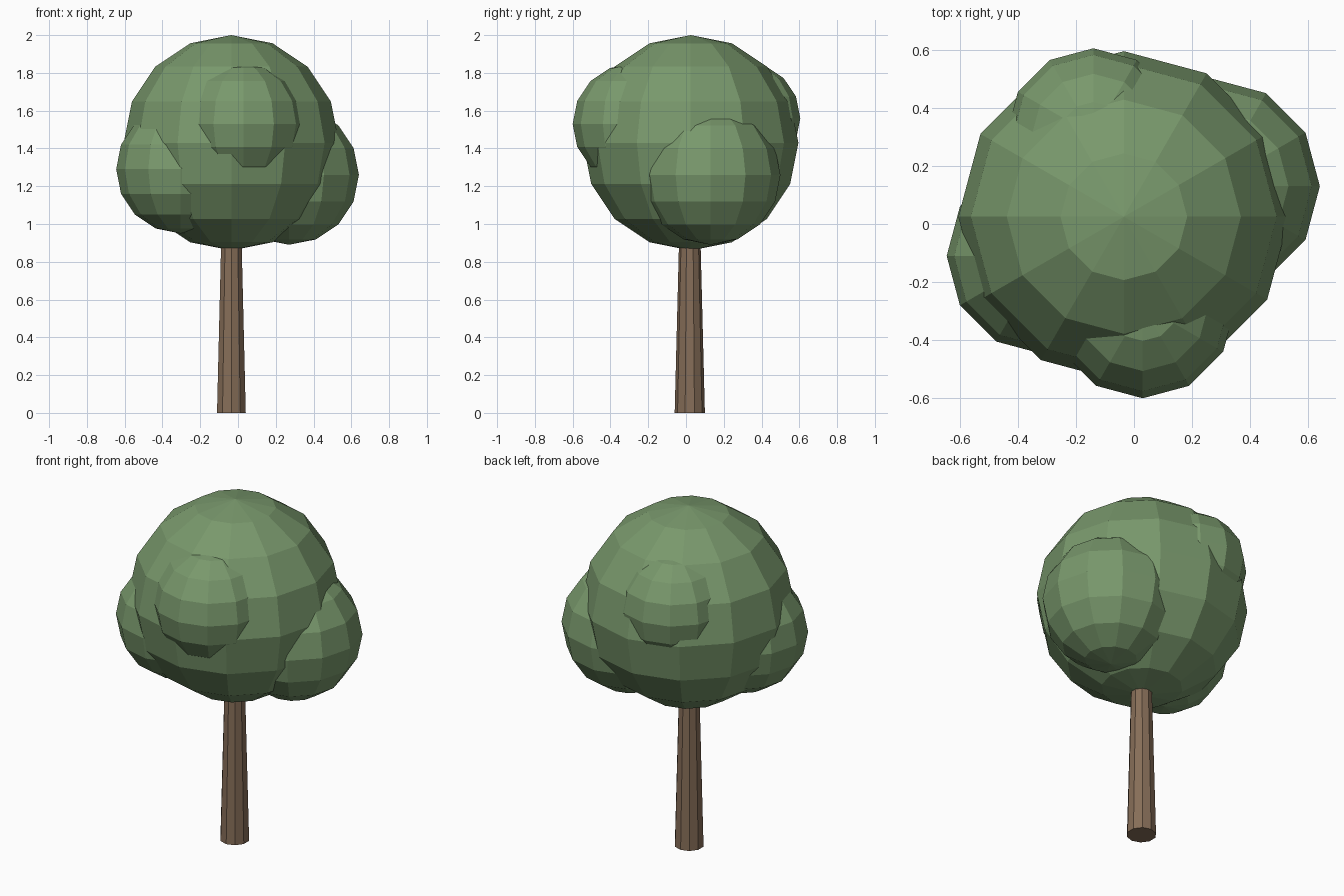
import bpy

cube = bpy.data.objects.get("Cube")
if cube:
    bpy.data.objects.remove(cube, do_unlink=True)


def make_material(name, rgb):
    mat = bpy.data.materials.new(name)
    mat.use_nodes = True
    color = (*rgb, 1.0)
    mat.diffuse_color = color
    bsdf = next(n for n in mat.node_tree.nodes if n.type == "BSDF_PRINCIPLED")
    bsdf.inputs["Base Color"].default_value = color
    bsdf.inputs["Roughness"].default_value = 0.9
    return mat


leaf_green = make_material("leaf green", (0.19, 0.315, 0.15))
bark_brown = make_material("bark brown", (0.24, 0.155, 0.098))


def finish(name, mat):
    obj = bpy.context.object
    obj.name = name
    obj.data.materials.append(mat)
    bpy.ops.object.shade_flat()


def foliage(name, center, radius):
    bpy.ops.mesh.primitive_uv_sphere_add(
        segments=12, ring_count=8, radius=radius, location=center)
    finish(name, leaf_green)


# Tapered trunk, its top buried in the crown
trunk_height = 1.1
bpy.ops.mesh.primitive_cone_add(
    vertices=10, radius1=0.08, radius2=0.052, depth=trunk_height,
    location=(-0.035, 0.02, trunk_height / 2))
finish("trunk", bark_brown)

# Main crown with four smaller clumps around it
foliage("crown", (-0.035, 0.025, 1.43), 0.57)
foliage("left_clump", (0.27, 0.13, 1.26), 0.37)
foliage("right_clump", (-0.305, -0.11, 1.29), 0.34)
foliage("front_clump", (0.03, -0.28, 1.53), 0.32)
foliage("back_clump", (-0.14, 0.305, 1.56), 0.30)
